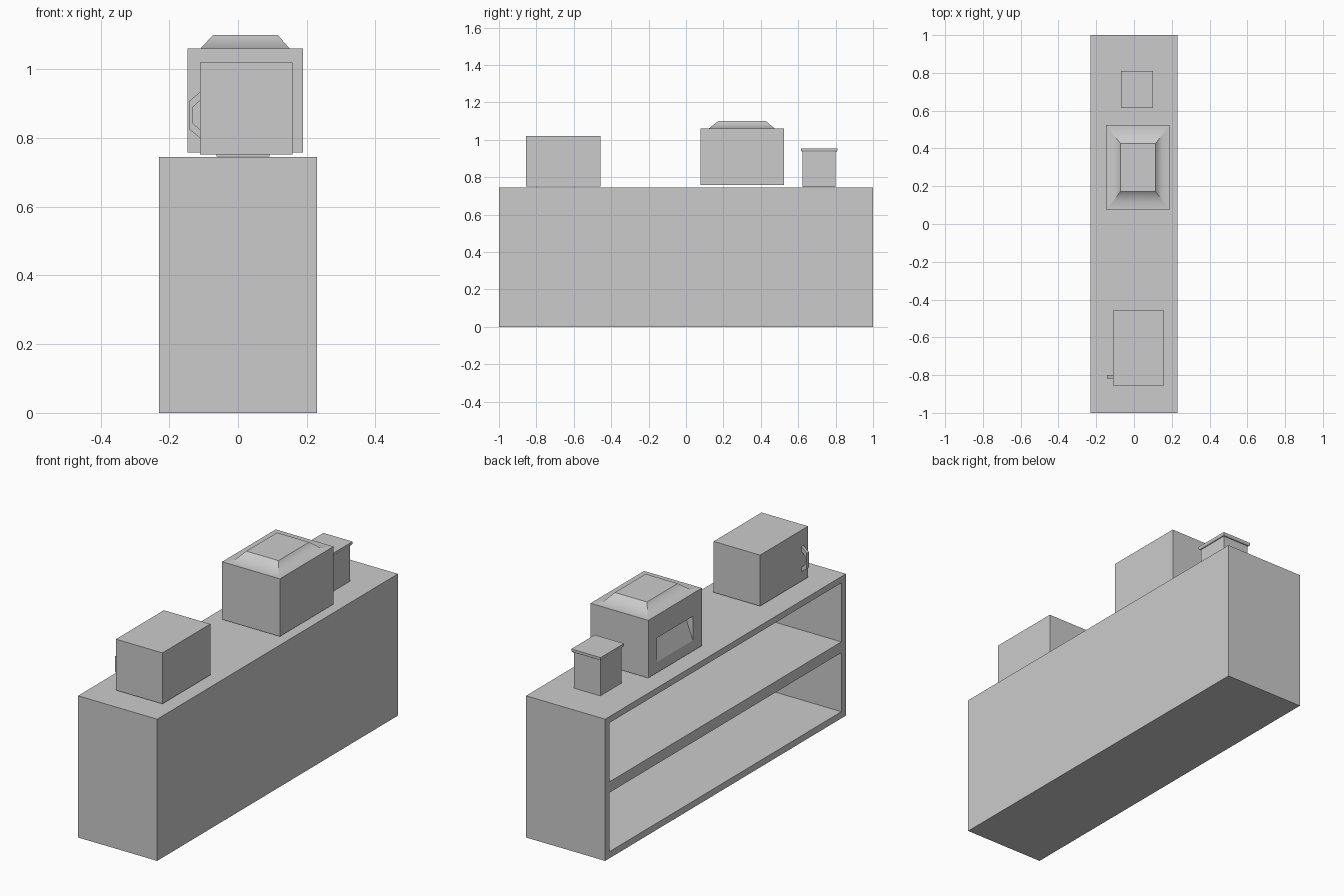
import bpy, bmesh

if "Cube" in bpy.data.objects:
    bpy.data.objects.remove(bpy.data.objects["Cube"])


def finish(name, bm):
    bmesh.ops.recalc_face_normals(bm, faces=bm.faces[:])
    me = bpy.data.meshes.new(name)
    bm.to_mesh(me)
    bm.free()
    ob = bpy.data.objects.new(name, me)
    bpy.context.collection.objects.link(ob)
    return ob


def loft(name, rings, soft_ring=None):
    """Stack of rectangles (x0, x1, y0, y1, z), capped; edges of soft_ring are smooth."""
    bm = bmesh.new()
    loops = [[bm.verts.new(p) for p in ((x0, y0, z), (x1, y0, z), (x1, y1, z), (x0, y1, z))]
             for x0, x1, y0, y1, z in rings]
    bm.faces.new(loops[0][::-1])
    bm.faces.new(loops[-1])
    for a, b in zip(loops, loops[1:]):
        for i in range(4):
            j = (i + 1) % 4
            bm.faces.new((a[i], a[j], b[j], b[i]))
    if soft_ring is not None:
        soft = set(loops[soft_ring])
        for f in bm.faces:
            f.smooth = True
        for e in bm.edges:
            e.smooth = e.verts[0] in soft and e.verts[1] in soft
    return finish(name, bm)


def box(name, x0, x1, y0, y1, z0, z1):
    return loft(name, [(x0, x1, y0, y1, z0), (x0, x1, y0, y1, z1)])


def prism(name, profile, y0, y1):
    """Extrude an (x, z) profile along y."""
    bm = bmesh.new()
    face = bm.faces.new([bm.verts.new((x, y0, z)) for x, z in profile])
    ext = bmesh.ops.extrude_face_region(bm, geom=[face])
    verts = [v for v in ext["geom"] if isinstance(v, bmesh.types.BMVert)]
    bmesh.ops.translate(bm, verts=verts, vec=(0, y1 - y0, 0))
    return finish(name, bm)


def cut(ob, cutter):
    mod = ob.modifiers.new("cut", "BOOLEAN")
    mod.operation = "DIFFERENCE"
    mod.solver = "EXACT"
    mod.object = cutter
    bpy.context.view_layer.objects.active = ob
    bpy.ops.object.modifier_apply(modifier=mod.name)
    bpy.data.objects.remove(cutter)


# Counter with two open shelves on the -x side
counter = box("counter", -0.23, 0.23, -1, 1, 0, 0.745)
for z0, z1 in ((0.035, 0.345), (0.402, 0.712)):
    cut(counter, box("shelf_cutter", -0.3, 0.195, -0.962, 0.962, z0, z1))

# Microwave with a bracket handle
box("microwave", -0.111, 0.159, -0.855, -0.457, 0.751, 1.019)
prism("microwave_handle",
      [(-0.111, 0.933), (-0.142, 0.907), (-0.142, 0.825), (-0.111, 0.80),
       (-0.111, 0.825), (-0.132, 0.843), (-0.132, 0.889), (-0.111, 0.908)],
      -0.817, -0.80)

# Coffee machine with raised top and sloping recess
machine = loft("coffee_machine", [
    (-0.147, 0.189, 0.078, 0.523, 0.757),
    (-0.147, 0.189, 0.078, 0.523, 1.06),
    (-0.109, 0.15, 0.122, 0.474, 1.06),
    (-0.072, 0.115, 0.172, 0.427, 1.10)], soft_ring=2)
cut(machine, prism("recess_cutter",
                   [(-0.147, 0.814), (-0.098, 0.94), (-0.2, 0.94), (-0.2, 0.814)],
                   0.153, 0.449))

# Canister with a slightly flared lid
box("canister", -0.062, 0.092, 0.623, 0.80, 0.746, 0.937)
loft("canister_lid", [(-0.066, 0.096, 0.62, 0.805, 0.936),
                      (-0.07, 0.10, 0.615, 0.809, 0.942),
                      (-0.07, 0.10, 0.615, 0.809, 0.953)])
